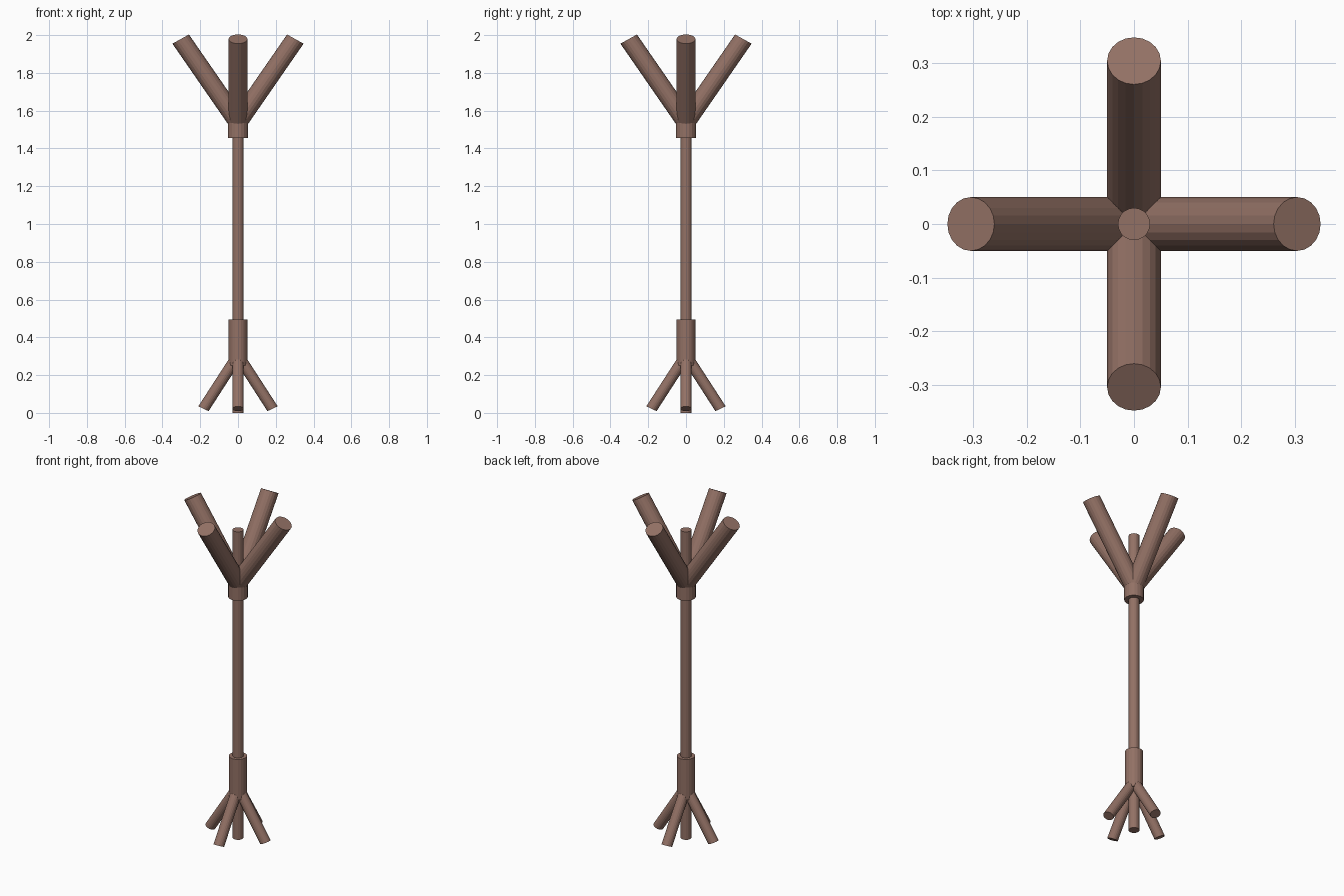
import bpy, bmesh, math
from mathutils import Matrix, Vector

if "Cube" in bpy.data.objects:
    bpy.data.objects.remove(bpy.data.objects["Cube"])

SIDES = 20
wood = bpy.data.materials.new("brown_wood")
wood.diffuse_color = (0.29, 0.165, 0.13, 1)
wood.use_nodes = True
wood.node_tree.nodes["Principled BSDF"].inputs["Base Color"].default_value = wood.diffuse_color


def rod(name, r, start, end, cap_tilt=0.0, turn=0.0):
    """Cylinder from start to end (r, z in the XZ plane), caps tilted, turned about z."""
    bm = bmesh.new()
    rings = []
    for (x, z) in (start, end):
        ring = []
        for i in range(SIDES):
            a = 2 * math.pi * i / SIDES
            u, v = r * math.cos(a), r * math.sin(a)
            ring.append(bm.verts.new((x + u * math.cos(cap_tilt), v,
                                      z - u * math.sin(cap_tilt))))
        rings.append(ring)
    low, high = rings
    for i in range(SIDES):
        j = (i + 1) % SIDES
        bm.faces.new((low[i], low[j], high[j], high[i]))
    bm.faces.new(low[::-1])
    bm.faces.new(high)
    bmesh.ops.rotate(bm, verts=bm.verts, cent=Vector(),
                     matrix=Matrix.Rotation(turn, 3, 'Z'))
    bmesh.ops.recalc_face_normals(bm, faces=bm.faces)
    mesh = bpy.data.meshes.new(name)
    bm.to_mesh(mesh)
    bm.free()
    mesh.materials.append(wood)
    obj = bpy.data.objects.new(name, mesh)
    bpy.context.collection.objects.link(obj)
    return obj


# Central pole and its two collars
rod("pole", 0.03, (0, 0), (0, 1.86))
rod("lower_collar", 0.05, (0, 0.25), (0, 0.495))
rod("upper_collar", 0.054, (0, 1.455), (0, 1.535))

# Four splayed feet and four raised prongs
for k in range(4):
    turn = k * math.pi / 2
    rod(f"foot_{k + 1}", 0.03, (0.0, 0.305), (0.183, 0.022),
        cap_tilt=-math.radians(25), turn=turn)
    rod(f"prong_{k + 1}", 0.05, (0.0, 1.54), (0.3035, 1.979),
        cap_tilt=math.radians(29), turn=turn)
